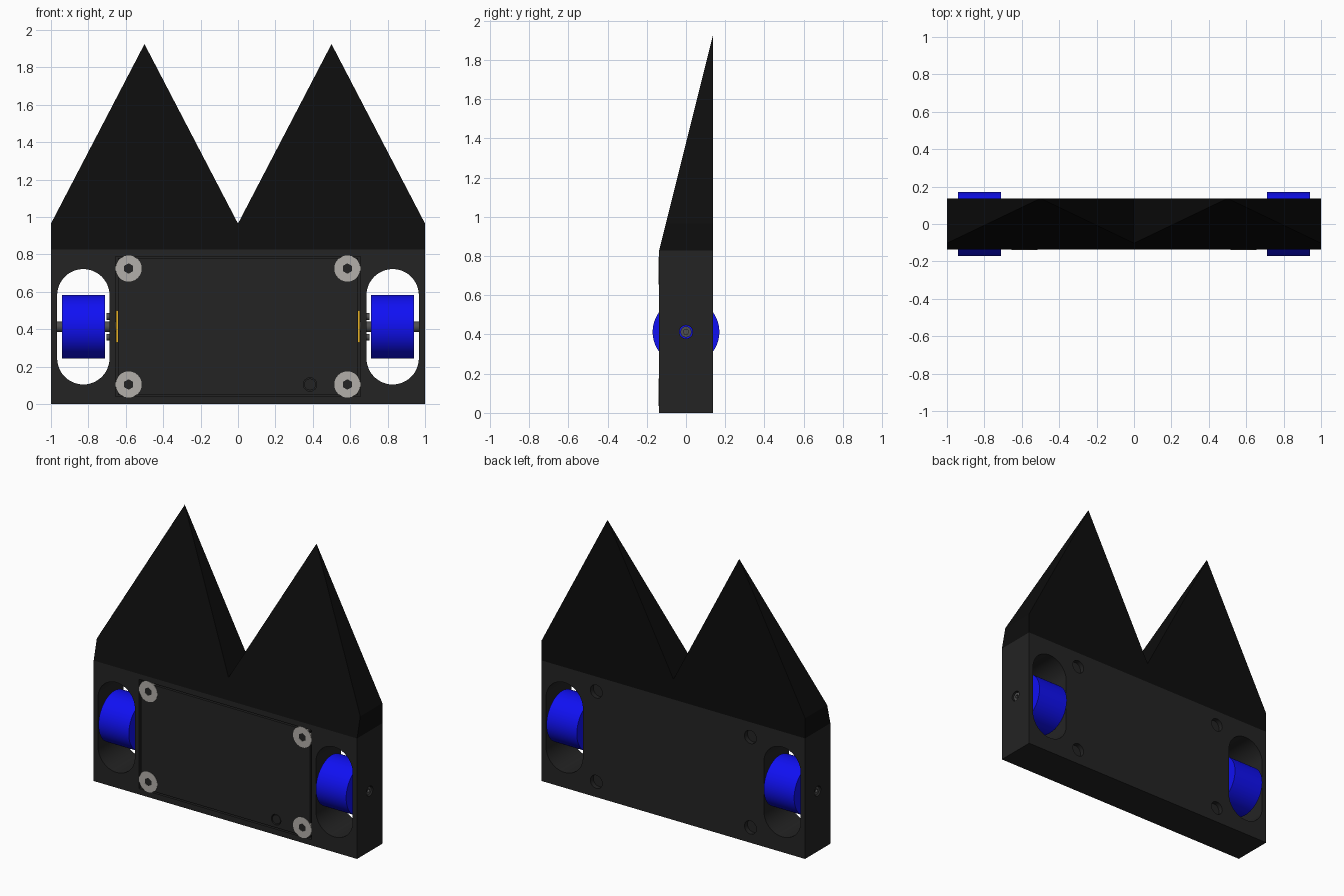
import bpy, bmesh
from math import pi, cos, sin, radians
from mathutils import Matrix

if "Cube" in bpy.data.objects:
    bpy.data.objects.remove(bpy.data.objects["Cube"])

D = 0.137      # half depth of the body
TOP = 0.827    # body height
AXLE_Z = 0.413


def mat(name, r, g, b):
    m = bpy.data.materials.new(name)
    m.diffuse_color = (r, g, b, 1)
    m.use_nodes = True
    m.node_tree.nodes["Principled BSDF"].inputs["Base Color"].default_value = m.diffuse_color
    return m


BODY = mat("dark_grey", 0.017, 0.017, 0.017)
BLACK = mat("black", 0.004, 0.004, 0.004)
BLUE = mat("blue", 0.005, 0.005, 0.9)
STEEL = mat("steel", 0.45, 0.43, 0.40)
DARK_STEEL = mat("dark_steel", 0.08, 0.08, 0.08)
YELLOW = mat("yellow", 0.8, 0.45, 0.02)


def finish(name, bm, material):
    bmesh.ops.recalc_face_normals(bm, faces=bm.faces)
    me = bpy.data.meshes.new(name)
    bm.to_mesh(me)
    bm.free()
    ob = bpy.data.objects.new(name, me)
    bpy.context.collection.objects.link(ob)
    if material:
        me.materials.append(material)
    return ob


def prism(name, pts, front, back, material=None):
    """Extrude an (x, z) outline along y; front may be a function of z."""
    bm = bmesh.new()
    f = front if callable(front) else (lambda z: front)
    a = [bm.verts.new((x, f(z), z)) for x, z in pts]
    b = [bm.verts.new((x, back, z)) for x, z in pts]
    bm.faces.new(a)
    bm.faces.new(b)
    for i in range(len(pts)):
        j = (i + 1) % len(pts)
        bm.faces.new((a[i], a[j], b[j], b[i]))
    bmesh.ops.remove_doubles(bm, verts=bm.verts, dist=1e-5)
    return finish(name, bm, material)


def box(name, x0, x1, y0, y1, z0, z1, material=None):
    return prism(name, [(x0, z0), (x1, z0), (x1, z1), (x0, z1)], y0, y1, material)


def cyl(name, axis, r, lo, hi, c, material=None, n=48):
    """Cylinder along x (c = y, z) or along y (c = x, z)."""
    bm = bmesh.new()
    mid = (lo + hi) / 2
    if axis == 'x':
        m = Matrix.Translation((mid, c[0], c[1])) @ Matrix.Rotation(pi / 2, 4, 'Y')
    else:
        m = Matrix.Translation((c[0], mid, c[1])) @ Matrix.Rotation(pi / 2, 4, 'X')
    bmesh.ops.create_cone(bm, cap_ends=True, segments=n, radius1=r, radius2=r,
                          depth=hi - lo, matrix=m)
    return finish(name, bm, material)


def cut(ob, cutters):
    bpy.context.view_layer.objects.active = ob
    for c in cutters:
        md = ob.modifiers.new("cut", 'BOOLEAN')
        md.operation, md.solver, md.object = 'DIFFERENCE', 'EXACT', c
        bpy.ops.object.modifier_apply(modifier=md.name)
        bpy.data.objects.remove(c)


def smooth(ob):
    bpy.ops.object.select_all(action='DESELECT')
    ob.select_set(True)
    bpy.context.view_layer.objects.active = ob
    bpy.ops.object.shade_smooth_by_angle(angle=radians(30))


def side_cyl(name, s, r, a, b, y, z, material=None, n=48):
    lo, hi = sorted((s * a, s * b))
    return cyl(name, 'x', r, lo, hi, (y, z), material, n)


screws = [(sx * 0.585, z) for sx in (-1, 1) for z in (0.105, 0.725)]

# Body with wheel slots, electronics pocket, back screw holes and axle holes
body = box("body", -1, 1, -D, D, 0, TOP, BODY)
cutters = [box("pocket_cut", -0.655, 0.655, -0.2, 0.09, 0.04, 0.79)]
for s in (-1, 1):
    arc = [i * pi / 24 for i in range(25)]
    slot = [(s * 0.827 + 0.14 * cos(t), 0.582 + 0.14 * sin(t)) for t in arc]
    slot += [(s * 0.827 - 0.14 * cos(t), 0.245 - 0.14 * sin(t)) for t in arc]
    cutters.append(prism("slot_cut", slot, -0.2, 0.2))
    cutters.append(side_cyl("axle_cut", s, 0.034, 0.95, 1.05, 0, AXLE_Z))
cutters += [cyl("hole_cut", 'y', 0.045, 0.105, 0.2, p) for p in screws]
cut(body, cutters)
smooth(body)

# Cover plate sitting in the pocket, with a small switch hole
cover = box("cover_plate", -0.642, 0.642, -D, -0.09, 0.05, 0.78, BODY)
cut(cover, [cyl("switch_cut", 'y', 0.036, -0.2, -0.105, (0.385, 0.105))])
cyl("switch_button", 'y', 0.031, -0.134, -0.095, (0.385, 0.105), BODY)

# Flush cover screws with hex sockets
for p in screws:
    head = cyl("cover_screw", 'y', 0.07, -D - 0.002, -0.08, p, STEEL)
    cut(head, [cyl("socket_cut", 'y', 0.028, -0.2, -0.11, p, None, 6)])
    smooth(head)

# Forked wedge: twin-peaked outline with a sloped front
fork = [(-1, TOP), (1, TOP), (1, 0.965), (0.5, 1.925), (0, 0.965), (-0.5, 1.925), (-1, 0.965)]
prism("forked_wedge", fork, lambda z: -D + 2 * D * (z - TOP) / (1.925 - TOP), D, BLACK)

# Wheels, axles and motors on both sides
for s in (-1, 1):
    smooth(side_cyl("wheel", s, 0.17, 0.71, 0.94, 0, AXLE_Z, BLUE, 96))
    axle = side_cyl("axle_screw", s, 0.028, 0.93, 0.99, 0, AXLE_Z, DARK_STEEL)
    cut(axle, [side_cyl("axle_socket_cut", s, 0.014, 0.97, 1.05, 0, AXLE_Z, None, 6)])
    smooth(axle)
    smooth(side_cyl("motor_shaft", s, 0.028, 0.6, 0.72, 0, AXLE_Z, DARK_STEEL))
    for dz in (-0.055, 0.055):
        smooth(side_cyl("motor_screw", s, 0.018, 0.67, 0.703, 0, AXLE_Z + dz, DARK_STEEL, 24))
    x0, x1 = sorted((s * 0.35, s * 0.653))
    box("gearbox", x0, x1, -0.085, 0.085, 0.33, 0.5, YELLOW)
